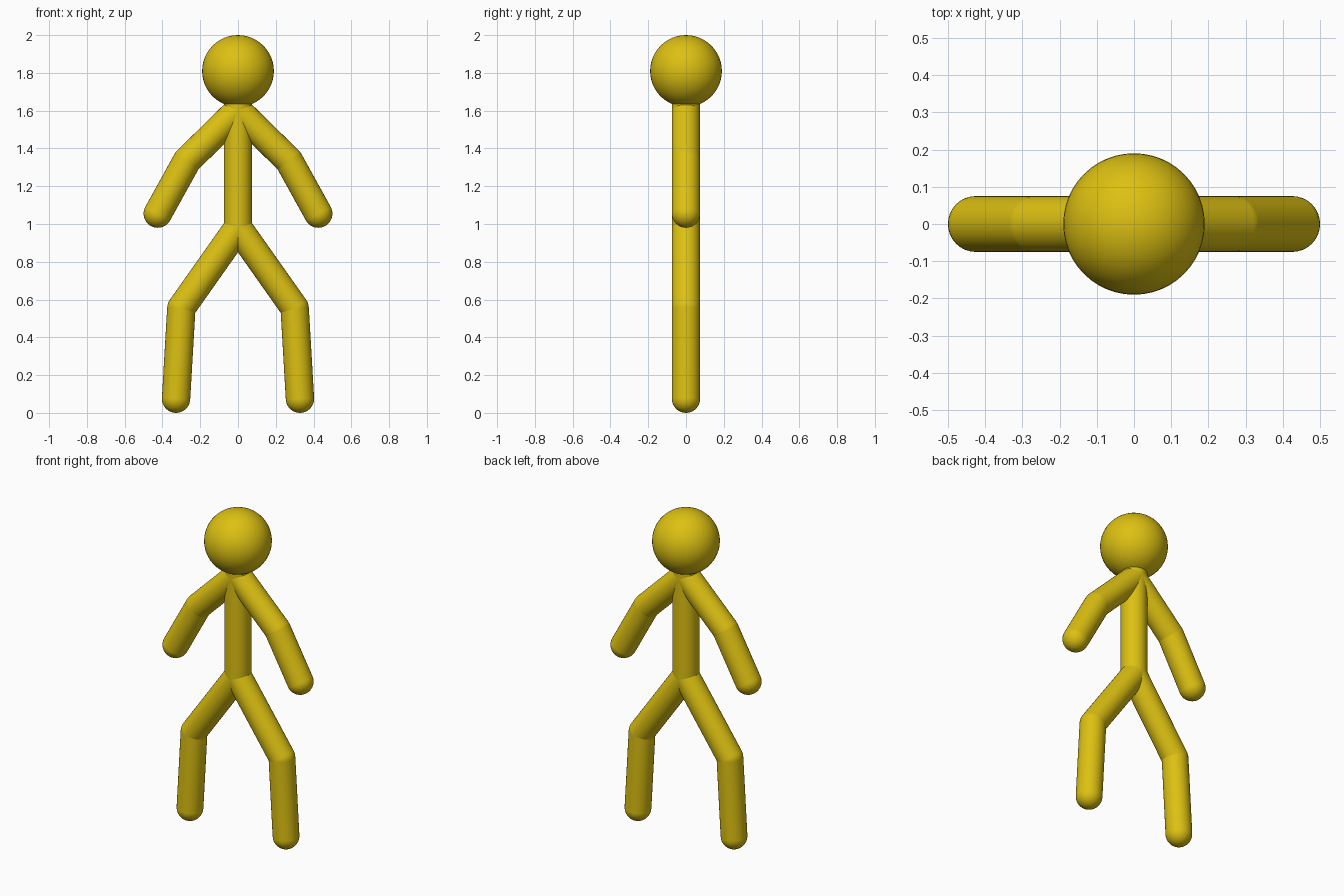
import bpy, bmesh
from mathutils import Vector, Matrix

if "Cube" in bpy.data.objects:
    bpy.data.objects.remove(bpy.data.objects["Cube"])

R = 0.075  # thickness of every limb

yellow = bpy.data.materials.new("yellow")
yellow.diffuse_color = (0.72, 0.53, 0.006, 1)
yellow.use_nodes = True
yellow.node_tree.nodes["Principled BSDF"].inputs["Base Color"].default_value = yellow.diffuse_color


def ball(bm, centre, radius, segs=32):
    bmesh.ops.create_uvsphere(bm, u_segments=segs, v_segments=segs // 2,
                              radius=radius, matrix=Matrix.Translation(centre))


def rod(bm, a, b, caps=False):
    d = b - a
    turn = d.to_track_quat('Z', 'Y').to_matrix().to_4x4()
    bmesh.ops.create_cone(bm, cap_ends=caps, segments=32, radius1=R, radius2=R,
                          depth=d.length,
                          matrix=Matrix.Translation((a + b) / 2) @ turn)


def finish(bm, name):
    mesh = bpy.data.meshes.new(name)
    bm.to_mesh(mesh)
    bm.free()
    mesh.materials.append(yellow)
    obj = bpy.data.objects.new(name, mesh)
    bpy.context.collection.objects.link(obj)
    bpy.ops.object.select_all(action='DESELECT')
    obj.select_set(True)
    bpy.context.view_layer.objects.active = obj
    bpy.ops.object.shade_smooth_by_angle()


def limb(name, points):
    """Round-ended bent limb through (x, z) points."""
    pts = [Vector((x, 0, z)) for x, z in points]
    bm = bmesh.new()
    for a, b in zip(pts, pts[1:]):
        rod(bm, a, b)
    for p in pts:
        ball(bm, p, R)
    finish(bm, name)


# Head
bm = bmesh.new()
ball(bm, Vector((0, 0, 1.81)), 0.19, 48)
finish(bm, "head")

# Torso, running from the hips up into the head
bm = bmesh.new()
rod(bm, Vector((0, 0, 0.98)), Vector((0, 0, 1.645)), caps=True)
finish(bm, "torso")

# Arms and legs, mirrored left and right
for side, s in (("left", 1), ("right", -1)):
    limb(side + "_arm", [(0, 1.60), (s * 0.27, 1.335), (s * 0.425, 1.055)])
    limb(side + "_leg", [(0, 0.98), (s * 0.30, 0.555), (s * 0.328, 0.075)])
